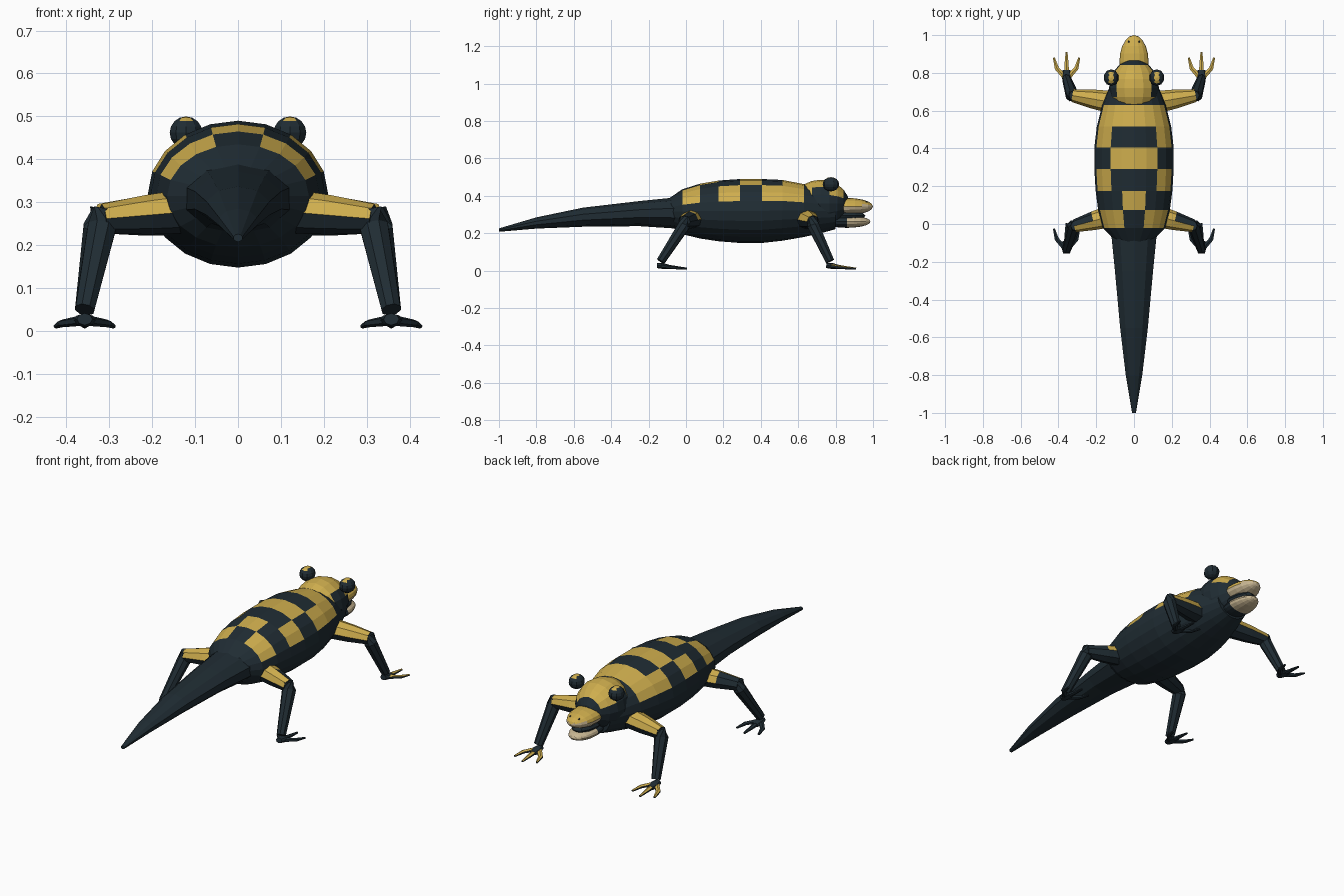
import bpy, bmesh, math
from mathutils import Vector, Matrix

cube = bpy.data.objects.get("Cube")
if cube:
    bpy.data.objects.remove(cube)


def material(name, rgb):
    m = bpy.data.materials.new(name)
    m.use_nodes = True
    m.diffuse_color = (*rgb, 1)
    bsdf = m.node_tree.nodes["Principled BSDF"]
    bsdf.inputs["Base Color"].default_value = (*rgb, 1)
    bsdf.inputs["Roughness"].default_value = 0.8
    return m


DARK, YELLOW, BEIGE = 0, 1, 2
MATS = [material("dark slate skin", (0.014, 0.025, 0.033)),
        material("yellow markings", (0.62, 0.42, 0.075)),
        material("pale beige jaw", (0.58, 0.47, 0.29))]


def finish(name, bm, rule):
    """Turn a bmesh into a flat shaded object, coloured by a rule on centre and normal."""
    bmesh.ops.recalc_face_normals(bm, faces=bm.faces)
    bm.normal_update()
    for f in bm.faces:
        f.material_index = rule(f.calc_center_median(), f.normal)
    me = bpy.data.meshes.new(name)
    bm.to_mesh(me)
    bm.free()
    for m in MATS:
        me.materials.append(m)
    ob = bpy.data.objects.new(name, me)
    bpy.context.collection.objects.link(ob)
    return ob


def loft(name, rings, sides, rule=lambda c, n: DARK, along=None):
    """Skin rings of (centre, half width, half height) that follow a path."""
    bm = bmesh.new()
    pts = [Vector(r[0]) for r in rings]
    loops = []
    for i, (c, a, b) in enumerate(rings):
        t = along or (pts[min(i + 1, len(pts) - 1)] - pts[max(i - 1, 0)])
        side = t.cross(Vector((0, 0, 1))).normalized()
        up = side.cross(t).normalized()
        loops.append([bm.verts.new(pts[i] + side * a * math.sin(k * math.tau / sides)
                                   + up * b * math.cos(k * math.tau / sides))
                      for k in range(sides)])
    for p, q in zip(loops, loops[1:]):
        for k in range(sides):
            j = (k + 1) % sides
            bm.faces.new((p[k], p[j], q[j], q[k]))
    bm.faces.new(loops[0])
    bm.faces.new(loops[-1])
    return finish(name, bm, rule)


def ellipsoid(name, centre, radii, sides, bands, rule, poles_along_y=True):
    bm = bmesh.new()
    turn = Matrix.Rotation(math.pi / 2, 4, 'X') if poles_along_y else Matrix()
    bmesh.ops.create_uvsphere(bm, u_segments=sides, v_segments=bands, radius=1, matrix=turn)
    bmesh.ops.transform(bm, verts=bm.verts,
                        matrix=Matrix.Translation(centre) @ Matrix.Diagonal((*radii, 1)))
    return finish(name, bm, rule)


def spine(rows):
    """Rows of y, half width, bottom, top become loft rings."""
    return [((0, y, (lo + hi) / 2), w, (hi - lo) / 2) for y, w, lo, hi in rows]


FORWARD = Vector((0, 1, 0))

# Body: ring positions double as the borders of the checkered markings
BODY = [(-0.10, 0.09, 0.25, 0.38), (-0.02, 0.165, 0.195, 0.435), (0.075, 0.19, 0.172, 0.465),
        (0.175, 0.203, 0.157, 0.482), (0.29, 0.21, 0.148, 0.49), (0.405, 0.21, 0.148, 0.49),
        (0.515, 0.197, 0.16, 0.485), (0.63, 0.168, 0.18, 0.463), (0.72, 0.132, 0.2, 0.44),
        (0.80, 0.10, 0.222, 0.41)]
# For each length of body: yellow between these angles from the spine, in degrees
BANDS = [(0, 0), (18, 72), (0, 18), (36, 72), (0, 36), (36, 72), (0, 72), (0, 0), (0, 0)]


def body_rule(c, n):
    for (a, b), band in zip(zip(BODY, BODY[1:]), BANDS):
        if a[0] < c.y < b[0]:
            w = (a[1] + b[1]) / 2
            h = (a[3] - a[2] + b[3] - b[2]) / 4
            mid = (a[2] + a[3] + b[2] + b[3]) / 4
            angle = math.degrees(math.atan2(abs(c.x) / w, (c.z - mid) / h))
            return YELLOW if band[0] < angle < band[1] else DARK
    return DARK


loft("body", spine(BODY), 20, body_rule, FORWARD)

# Tail
loft("tail", spine([(-1, 0.011, 0.208, 0.226), (-0.8, 0.046, 0.225, 0.285),
                    (-0.55, 0.077, 0.235, 0.337), (-0.25, 0.106, 0.238, 0.372),
                    (-0.05, 0.127, 0.225, 0.392), (0.04, 0.127, 0.225, 0.395)]),
     10, along=FORWARD)

# Head and jaws
ellipsoid("head", (0, 0.72, 0.358), (0.132, 0.152, 0.128), 16, 10,
          lambda c, n: YELLOW if c.z > 0.405 and abs(c.x) < 0.1 and c.y < 0.85 else DARK)
ellipsoid("upper_jaw", (0, 0.86, 0.343), (0.077, 0.14, 0.046), 16, 10,
          lambda c, n: YELLOW if c.z > 0.35 else BEIGE)
ellipsoid("lower_jaw", (0, 0.86, 0.262), (0.07, 0.126, 0.033), 16, 10,
          lambda c, n: BEIGE if c.y > 0.85 else DARK)
ellipsoid("mouth", (0, 0.85, 0.294), (0.062, 0.11, 0.03), 12, 6, lambda c, n: DARK)


def top_yellow(c, n):
    return YELLOW if n.z > 0.3 else DARK


def hip_yellow(c, n):
    return YELLOW if n.z > 0.3 and abs(c.x) < 0.27 else DARK


def plain(c, n):
    return DARK


def leg(prefix, s, shoulder, knee, ankle, upper_rule, toe_rule):
    """Upper leg, lower leg, foot and three toes pointing forward."""
    def at(p, dx=0, dy=0, dz=0):
        return (s * (p[0] + dx), p[1] + dy, p[2] + dz)

    mid = [(a + b) / 2 for a, b in zip(shoulder, knee)]
    loft(prefix + "_upper_leg",
         [(at(shoulder), 0.06, 0.052), (at(mid), 0.05, 0.046), (at(knee), 0.034, 0.034)],
         8, upper_rule)
    loft(prefix + "_lower_leg",
         [(at(knee, -0.006, 0, 0.024), 0.026, 0.026), (at(knee, 0.002, 0, -0.02), 0.036, 0.034),
          (at(ankle, dz=0.01), 0.024, 0.024)], 8)
    loft(prefix + "_foot",
         [(at(ankle, 0, -0.02, -0.012), 0.018, 0.014), (at(ankle, 0, 0.012, -0.015), 0.027, 0.016),
          (at(ankle, 0, 0.045, -0.02), 0.02, 0.011)], 8)
    for side, dx, reach in (("inner", -1, 0.11), ("middle", 0, 0.14), ("outer", 1, 0.11)):
        loft(f"{prefix}_{side}_toe",
             [(at(ankle, dx * 0.012, 0.01, -0.016), 0.015, 0.012),
              (at(ankle, dx * 0.052, reach * 0.5, -0.022), 0.013, 0.009),
              (at(ankle, dx * 0.067, reach, -0.029), 0.006, 0.005)], 6, toe_rule)


# Paired parts
for label, s in (("left", 1), ("right", -1)):
    leg("front_" + label, s, (0.12, 0.645, 0.275), (0.325, 0.68, 0.262), (0.357, 0.77, 0.04),
        top_yellow, top_yellow)
    leg("hind_" + label, s, (0.11, 0.045, 0.28), (0.315, -0.01, 0.262), (0.357, -0.135, 0.04),
        hip_yellow, plain)
    ellipsoid(label + "_eye", (s * 0.121, 0.775, 0.462), (0.04, 0.044, 0.038), 10, 8,
              lambda c, n: YELLOW if n.z > 0.85 else DARK, False)
    ellipsoid(label + "_nostril", (s * 0.027, 0.965, 0.367), (0.005, 0.006, 0.005), 6, 4, plain)
